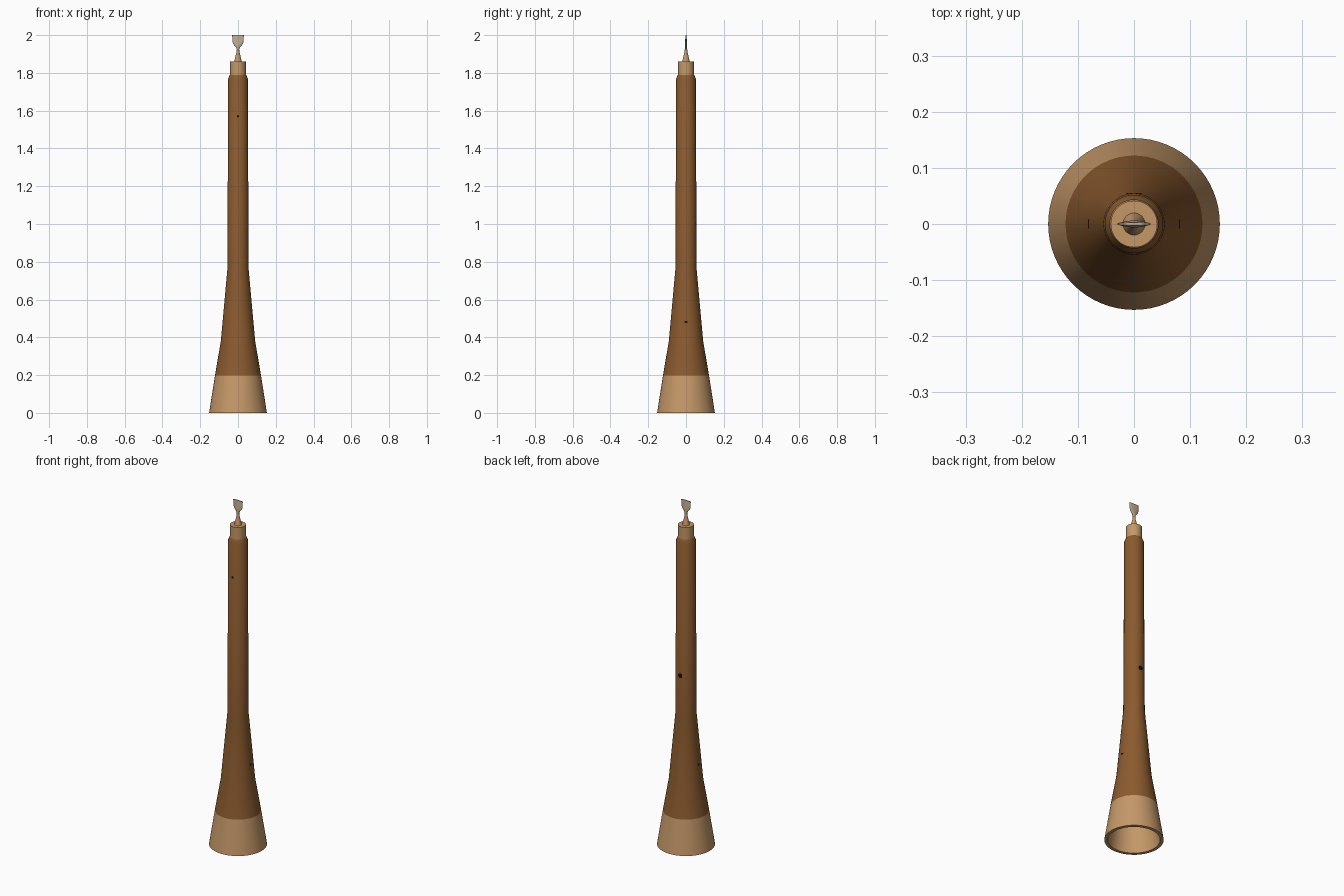
import bpy, bmesh, math
from mathutils import Vector

if "Cube" in bpy.data.objects:
    bpy.data.objects.remove(bpy.data.objects["Cube"])


def material(name, rgb):
    m = bpy.data.materials.new(name)
    m.diffuse_color = (*rgb, 1)
    m.use_nodes = True
    m.node_tree.nodes["Principled BSDF"].inputs["Base Color"].default_value = m.diffuse_color
    return m


BROWN = material("brown wood", (0.26, 0.105, 0.028))
TAN = material("light wood", (0.56, 0.315, 0.14))
CANE = material("pale cane", (0.52, 0.42, 0.29))
DARK = material("hole black", (0.004, 0.003, 0.002))


def loft(name, rings, mat, n=64, cap_start=False, cap_end=False):
    """Stack elliptical rings given as (rx, ry, z)."""
    bm = bmesh.new()
    loops = []
    for rx, ry, z in rings:
        loops.append([bm.verts.new((rx * math.cos(2 * math.pi * i / n),
                                    ry * math.sin(2 * math.pi * i / n), z))
                      for i in range(n)])
    for a, b in zip(loops, loops[1:]):
        for i in range(n):
            j = (i + 1) % n
            bm.faces.new((a[i], a[j], b[j], b[i]))
    if cap_start:
        bm.faces.new(loops[0][::-1])
    if cap_end:
        bm.faces.new(loops[-1])
    return finish(name, bm, mat)


def finish(name, bm, mat):
    me = bpy.data.meshes.new(name)
    bm.to_mesh(me)
    bm.free()
    me.materials.append(mat)
    ob = bpy.data.objects.new(name, me)
    bpy.context.collection.objects.link(ob)
    bpy.ops.object.select_all(action='DESELECT')
    bpy.context.view_layer.objects.active = ob
    ob.select_set(True)
    bpy.ops.object.shade_smooth_by_angle(angle=math.radians(35))
    return ob


def turned(name, profile, mat, **kw):
    return loft(name, [(r, r, z) for r, z in profile], mat, **kw)


# flared light bell, with rim and hollow bore running up inside the body
turned("bell", [(0.015, 1.7), (0.022, 0.8), (0.075, 0.38), (0.135, 0.0),
                (0.153, 0.0), (0.122, 0.197)], TAN, cap_start=True)

# brown body with slight step and chamfered shoulder
turned("body", [(0.122, 0.197), (0.091, 0.38), (0.0555, 0.77), (0.0545, 1.225),
                (0.053, 1.23), (0.052, 1.77), (0.043, 1.79)], BROWN)

# light collar
turned("collar", [(0.0415, 1.785), (0.0415, 1.86)], TAN, cap_end=True)

# reed stem
turned("reed_stem", [(0.02, 1.859), (0.014, 1.885), (0.008, 1.91), (0.006, 1.93)],
       TAN, n=32, cap_end=True)

# flattened cane blade
loft("reed_blade", [(0.006, 0.006, 1.925), (0.013, 0.0065, 1.938),
                    (0.025, 0.006, 1.952), (0.029, 0.005, 1.965),
                    (0.031, 0.0025, 2.0)], CANE, n=32, cap_end=True)


# small dark finger holes as thin discs on the surface
def hole(name, direction, dist, z, radius):
    bm = bmesh.new()
    d = Vector(direction)
    rot = d.to_track_quat('Z', 'Y').to_matrix().to_4x4()
    rot.translation = d * dist + Vector((0, 0, z))
    bmesh.ops.create_cone(bm, cap_ends=True, segments=16, radius1=radius,
                          radius2=radius, depth=0.004, matrix=rot)
    finish(name, bm, DARK)


hole("front_hole", (0, -1, 0), 0.0505, 1.57, 0.006)
hole("thumb_hole", (0, 1, 0), 0.0535, 1.0, 0.013)
hole("right_vent", (1, 0, 0), 0.080, 0.48, 0.008)
hole("left_vent", (-1, 0, 0), 0.080, 0.48, 0.008)
